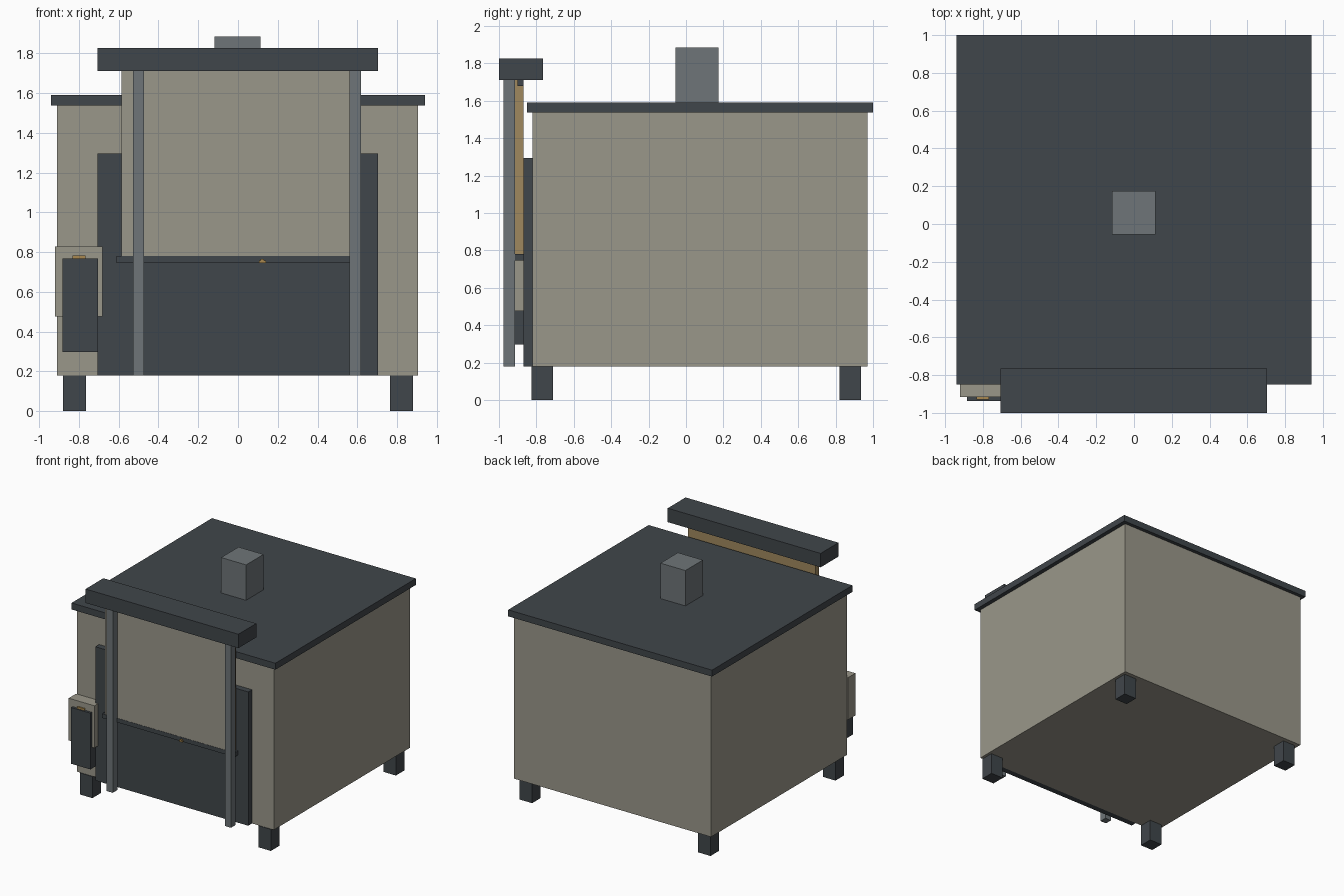
import bpy
import bmesh

cube = bpy.data.objects.get("Cube")
if cube:
    bpy.data.objects.remove(cube, do_unlink=True)


def material(name, color):
    m = bpy.data.materials.new(name)
    m.use_nodes = True
    m.diffuse_color = (*color, 1)
    m.node_tree.nodes["Principled BSDF"].inputs["Base Color"].default_value = (*color, 1)
    return m


dark = material("dark slate", (0.051, 0.061, 0.069))
beige = material("warm beige", (0.323, 0.309, 0.254))
grey = material("steel grey", (0.156, 0.178, 0.188))
wood = material("light wood", (0.352, 0.25, 0.114))
brass = material("brass", (0.40, 0.25, 0.08))


def box(name, mat, x, y, z, front=None):
    """Box from (min, max) ranges; an optional second material covers the front."""
    bm = bmesh.new()
    bmesh.ops.create_cube(bm, size=1)
    for v in bm.verts:
        v.co = [r[0] if c < 0 else r[1] for c, r in zip(v.co, (x, y, z))]
    bm.normal_update()
    mesh = bpy.data.meshes.new(name)
    mesh.materials.append(mat)
    if front:
        mesh.materials.append(front)
        for f in bm.faces:
            f.material_index = int(f.normal.y < -0.5)
    bm.to_mesh(mesh)
    bm.free()
    obj = bpy.data.objects.new(name, mesh)
    bpy.context.collection.objects.link(obj)
    return obj


# Main body, lid and chimney
box("body", beige, (-0.91, 0.905), (-0.82, 0.97), (0.18, 1.536))
box("roof", dark, (-0.94, 0.94), (-0.85, 1.0), (1.536, 1.59))
box("chimney", grey, (-0.117, 0.113), (-0.055, 0.175), (1.59, 1.885))

# Four feet
for side, x in (("right", -0.823), ("left", 0.823)):
    for end, y in (("front", -0.768), ("back", 0.878)):
        box(f"{end}_{side}_foot", dark, (x - 0.058, x + 0.058),
            (y - 0.057, y + 0.057), (0, 0.18))

# Front opening, raised shutter and its rails
box("front_panel", dark, (-0.706, 0.704), (-0.87, -0.82), (0.18, 1.295))
box("shutter", wood, (-0.587, 0.59), (-0.915, -0.87), (0.78, 1.71), front=beige)
box("shutter_bottom_rail", dark, (-0.612, 0.61), (-0.917, -0.87), (0.745, 0.78))
box("shutter_top_rod", dark, (-0.58, 0.605), (-0.9, -0.87), (1.68, 1.71))
box("shutter_knob", brass, (0.105, 0.14), (-0.93, -0.915), (0.746, 0.757))
box("shutter_knob_tip", brass, (0.114, 0.131), (-0.93, -0.915), (0.757, 0.765))

# Guide posts and hood
for side, x in (("right", -0.5), ("left", 0.59)):
    box(f"{side}_post", grey, (x - 0.028, x + 0.028), (-0.975, -0.915), (0.18, 1.71))
box("hood", dark, (-0.706, 0.704), (-1.0, -0.765), (1.71, 1.826))

# Control box beside the opening
box("control_box", beige, (-0.92, -0.682), (-0.917, -0.82), (0.475, 0.827))
box("control_cover", dark, (-0.883, -0.705), (-0.937, -0.85), (0.298, 0.767))
box("control_latch", brass, (-0.833, -0.767), (-0.928, -0.915), (0.767, 0.783))
